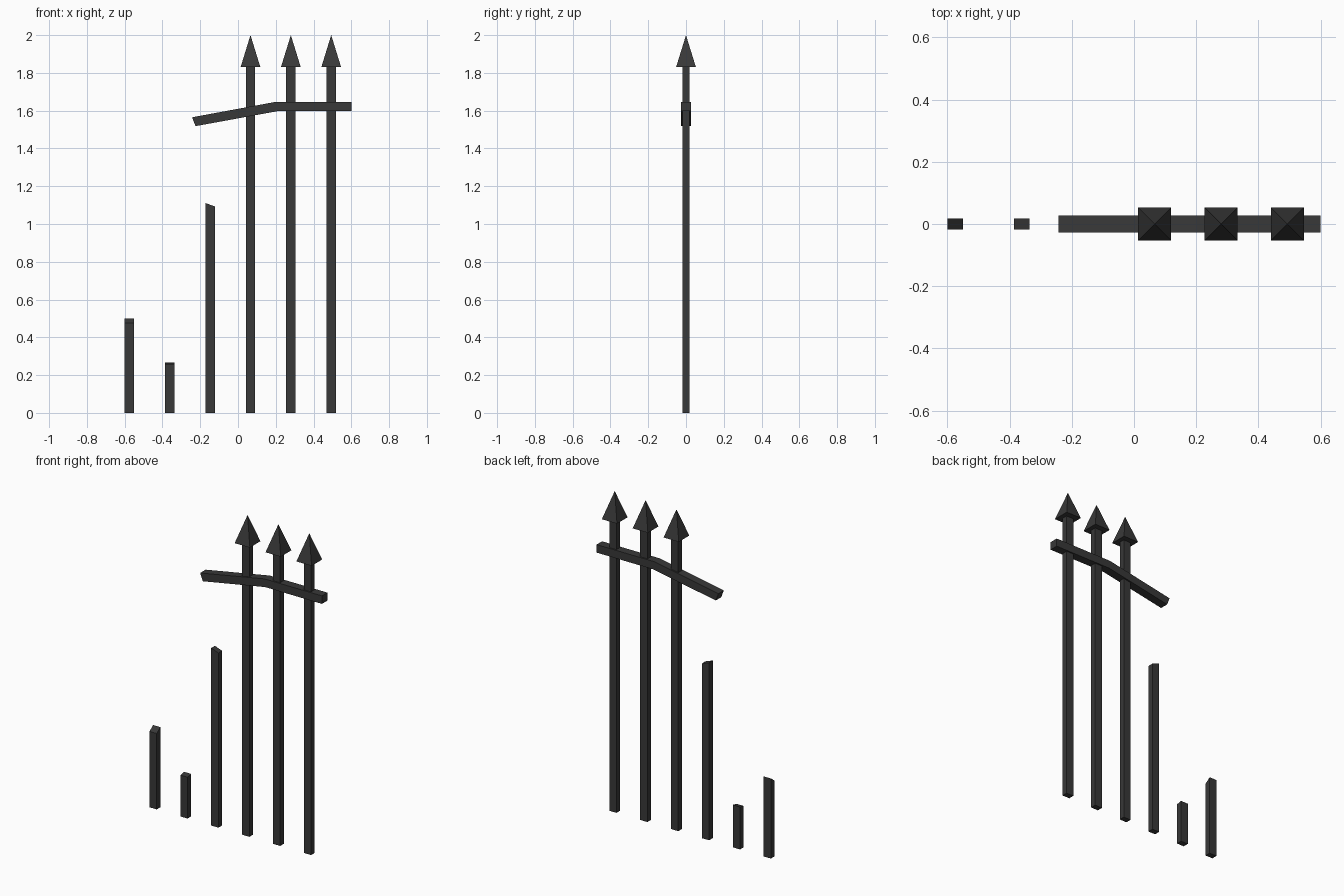
import bpy, bmesh

if "Cube" in bpy.data.objects:
    bpy.data.objects.remove(bpy.data.objects["Cube"])

iron = bpy.data.materials.new("dark_iron")
iron.diffuse_color = (0.04, 0.04, 0.04, 1)
iron.use_nodes = True
iron.node_tree.nodes["Principled BSDF"].inputs["Base Color"].default_value = iron.diffuse_color


def finish(name, bm):
    bmesh.ops.recalc_face_normals(bm, faces=bm.faces)
    mesh = bpy.data.meshes.new(name)
    bm.to_mesh(mesh)
    bm.free()
    mesh.materials.append(iron)
    obj = bpy.data.objects.new(name, mesh)
    bpy.context.collection.objects.link(obj)
    return obj


def bar(name, x, height, slope_x=0.0, slope_y=0.0):
    """Square bar on the ground, its top tilted by the given slopes."""
    bm = bmesh.new()
    bmesh.ops.create_cube(bm, size=1)
    for v in bm.verts:
        top = v.co.z > 0
        lx, ly = v.co.x * 0.05, v.co.y * 0.036
        z = height + v.co.x * slope_x + v.co.y * slope_y if top else 0
        v.co = (x + lx, ly, z)
    return finish(name, bm)


def spearhead(name, x):
    """Four-sided pyramid tip."""
    h = 0.0525
    bm = bmesh.new()
    base = [bm.verts.new((x + sx * h, sy * h, 1.83))
            for sx, sy in ((-1, -1), (1, -1), (1, 1), (-1, 1))]
    tip = bm.verts.new((x, 0, 2.0))
    bm.faces.new(base)
    for i in range(4):
        bm.faces.new((base[i], base[(i + 1) % 4], tip))
    return finish(name, bm)


xs = [-0.575 + 0.2137 * i for i in range(6)]

# Broken stumps with slanted tops
bar("broken_bar_1", xs[0], 0.488, slope_y=0.026)
bar("broken_bar_2", xs[1], 0.262, slope_y=0.007)
bar("broken_bar_3", xs[2], 1.102, slope_x=-0.018)

# Whole bars with spearheads
for i in (3, 4, 5):
    bar(f"tall_bar_{i + 1}", xs[i], 1.83)
    spearhead(f"spearhead_{i + 1}", xs[i])

# Bent rail: cross-section edges at left end, bend and right end
bm = bmesh.new()
rings = []
for (tx, tz), (bx, bz) in (((-0.243, 1.565), (-0.225, 1.518)),
                           ((0.202, 1.647), (0.207, 1.597)),
                           ((0.6, 1.647), (0.6, 1.597))):
    rings.append([bm.verts.new(p) for p in
                  ((tx, -0.027, tz), (tx, 0.027, tz), (bx, 0.027, bz), (bx, -0.027, bz))])
for a, b in zip(rings, rings[1:]):
    for i in range(4):
        j = (i + 1) % 4
        bm.faces.new((a[i], a[j], b[j], b[i]))
bm.faces.new(rings[0])
bm.faces.new(rings[-1])
finish("bent_rail", bm)
